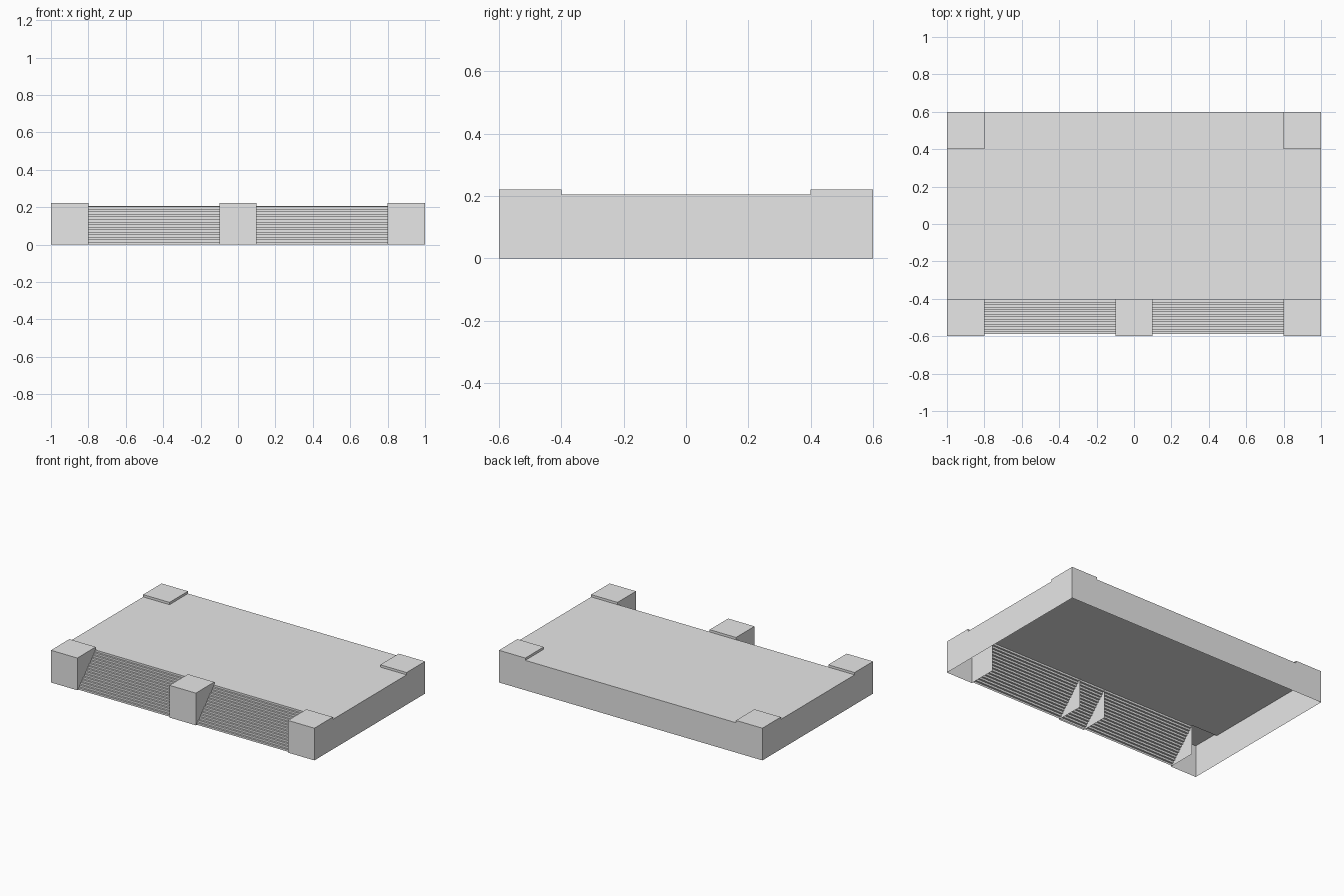
import bpy, bmesh
from mathutils import Vector

cube = bpy.data.objects.get("Cube")
if cube:
    bpy.data.objects.remove(cube, do_unlink=True)

DECK, TOP = 0.205, 0.221   # deck height, post height
POST = 0.2                 # post width
STEPS = 15

grey = bpy.data.materials.new("plain_grey")
grey.use_nodes = True
colour = (0.8, 0.8, 0.8, 1)
grey.diffuse_color = colour
grey.node_tree.nodes["Principled BSDF"].inputs["Base Color"].default_value = colour

SIDES = {"left": (1, 0, 0), "right": (-1, 0, 0), "back": (0, 1, 0),
         "front": (0, -1, 0), "top": (0, 0, 1), "bottom": (0, 0, -1)}


def finish(name, bm):
    mesh = bpy.data.meshes.new(name)
    bm.to_mesh(mesh)
    bm.free()
    mesh.materials.append(grey)
    obj = bpy.data.objects.new(name, mesh)
    bpy.context.scene.collection.objects.link(obj)


def add_shell(bm, low, high, open_sides):
    """Thin-walled box with the named sides left open."""
    low, high = Vector(low), Vector(high)
    verts = bmesh.ops.create_cube(bm, size=1)["verts"]
    faces = {f for v in verts for f in v.link_faces}
    drop = [f for f in faces for s in open_sides
            if f.normal.dot(Vector(SIDES[s])) > 0.9]
    for v in verts:
        v.co = Vector([c * s + m for c, s, m in zip(v.co, high - low, (low + high) / 2)])
    bmesh.ops.delete(bm, geom=drop, context="FACES")


def new_bmesh():
    return bmesh.new()


# Platform: deck and outer walls, open below and towards the stairs
bm = new_bmesh()
add_shell(bm, (-1, -0.4, 0), (1, 0.6, DECK), ("bottom", "front"))
finish("platform", bm)

# Front posts: hollow legs with raised caps
for name, x in (("front_post_right", -0.9), ("front_post_centre", 0), ("front_post_left", 0.9)):
    bm = new_bmesh()
    x0, x1 = x - POST / 2, x + POST / 2
    add_shell(bm, (x0, -0.6, 0), (x1, -0.4, DECK), ("top", "bottom", "back"))
    add_shell(bm, (x0, -0.6, DECK), (x1, -0.4, TOP), ("bottom",))
    finish(name, bm)

# Back post caps
for name, x in (("back_post_cap_right", -0.9), ("back_post_cap_left", 0.9)):
    bm = new_bmesh()
    add_shell(bm, (x - POST / 2, 0.4, DECK), (x + POST / 2, 0.6, TOP), ("bottom",))
    finish(name, bm)

# Stairs: folded sheet of risers and treads between the corner posts
bm = new_bmesh()
front_y, run, rise = -0.589, 0.196 / STEPS, 0.203 / STEPS
profile = [(front_y, 0)]
for i in range(STEPS):
    profile += [(front_y + i * run, (i + 1) * rise),
                (front_y + (i + 1) * run, (i + 1) * rise)]
rows = [[bm.verts.new((x, y, z)) for x in (-0.8, 0.8)] for y, z in profile]
for a, b in zip(rows, rows[1:]):
    bm.faces.new((a[0], a[1], b[1], b[0]))
finish("stairs", bm)
